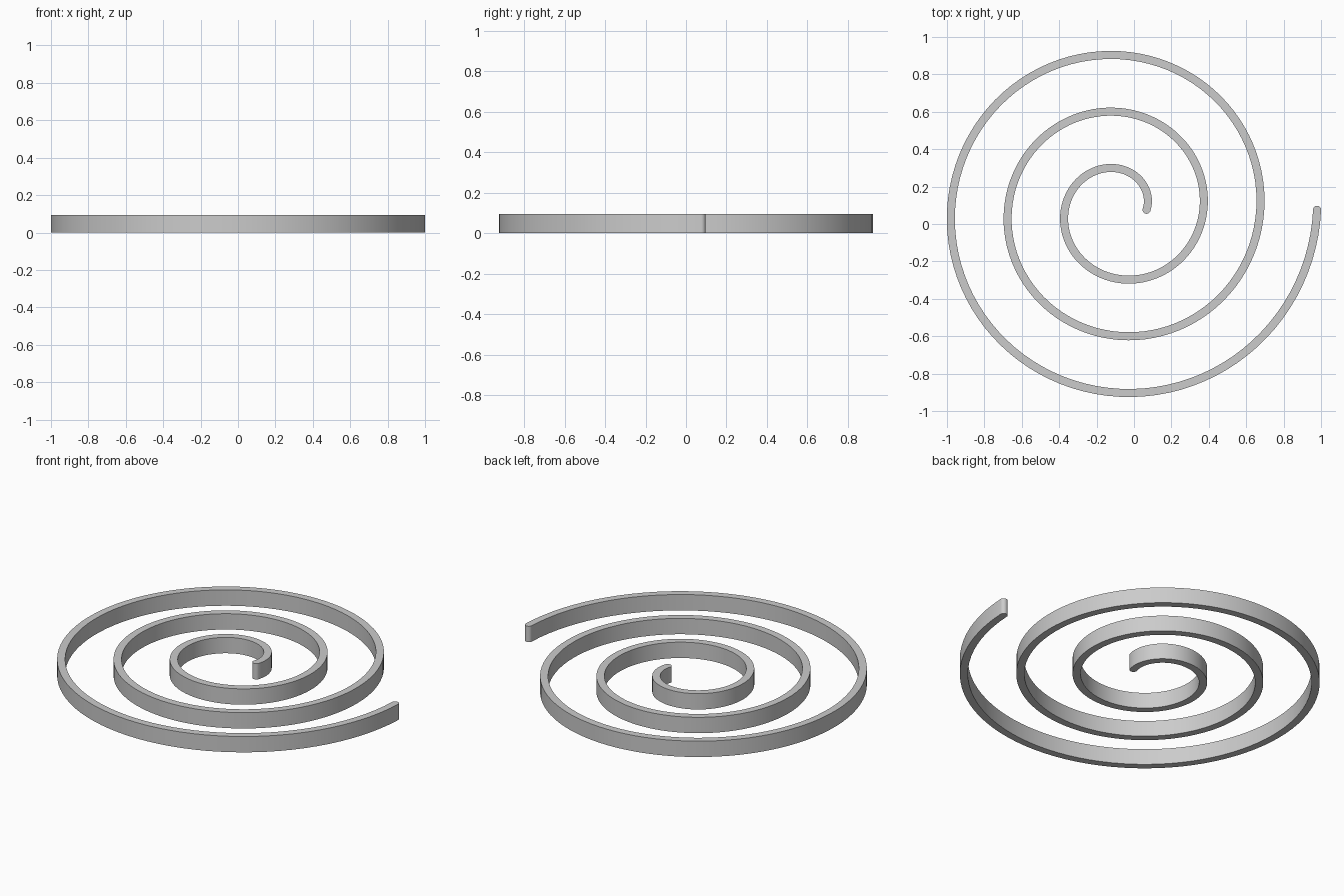
import bpy, bmesh, math
from mathutils import Vector

cube = bpy.data.objects.get("Cube")
if cube:
    bpy.data.objects.remove(cube)

TURNS, STEPS, CAP = 3, 288, 8
PITCH, R_START = 0.304, 0.1425
HALF_W, HEIGHT = 0.0215, 0.094
CENTRE = Vector((-0.0755, 0.076, 0))


def spiral(a):
    """Centre point, unit tangent and unit side vector at angle a."""
    r, dr = R_START + PITCH * a / math.tau, PITCH / math.tau
    out = Vector((math.cos(a), math.sin(a), 0))
    along = Vector((-out.y, out.x, 0))
    tangent = (out * dr + along * r).normalized()
    return CENTRE + out * r, tangent, Vector((tangent.y, -tangent.x, 0))


def cap(a, sign):
    """Cross rows of a round end, from the band towards the tip."""
    point, tangent, side = spiral(a)
    for i in range(1, CAP + 1):
        t = math.pi / 2 * i / CAP
        yield point + tangent * sign * HALF_W * math.sin(t), side * HALF_W * math.cos(t)


# Cross rows: rounded inner end, spiral band, rounded outer end
end = TURNS * math.tau
rows = list(cap(0, -1))[::-1]
for i in range(STEPS + 1):
    point, _, side = spiral(end * i / STEPS)
    rows.append((point, side * HALF_W))
rows += cap(end, 1)

# Flat strip, then raised into a solid band
bm = bmesh.new()
pairs = [(bm.verts.new(p + s), bm.verts.new(p - s)) for p, s in rows]
for (a, b), (c, d) in zip(pairs, pairs[1:]):
    bm.faces.new((a, c, d, b))
bmesh.ops.remove_doubles(bm, verts=bm.verts[:], dist=1e-5)
raised = bmesh.ops.extrude_face_region(bm, geom=bm.faces[:], use_keep_orig=True)
top = [v for v in raised["geom"] if isinstance(v, bmesh.types.BMVert)]
bmesh.ops.translate(bm, verts=top, vec=(0, 0, HEIGHT))
bmesh.ops.recalc_face_normals(bm, faces=bm.faces[:])

mesh = bpy.data.meshes.new("spiral_band")
bm.to_mesh(mesh)
bm.free()
band = bpy.data.objects.new("spiral_band", mesh)
bpy.context.collection.objects.link(band)

# Plain grey material
grey = bpy.data.materials.new("light_grey")
grey.use_nodes = True
colour = (0.6, 0.6, 0.6, 1)
grey.diffuse_color = colour
for node in grey.node_tree.nodes:
    if node.type == "BSDF_PRINCIPLED":
        node.inputs["Base Color"].default_value = colour
mesh.materials.append(grey)

# Smooth walls with crisp rims
bpy.ops.object.select_all(action="DESELECT")
band.select_set(True)
bpy.context.view_layer.objects.active = band
bpy.ops.object.shade_smooth_by_angle(angle=math.radians(30))
